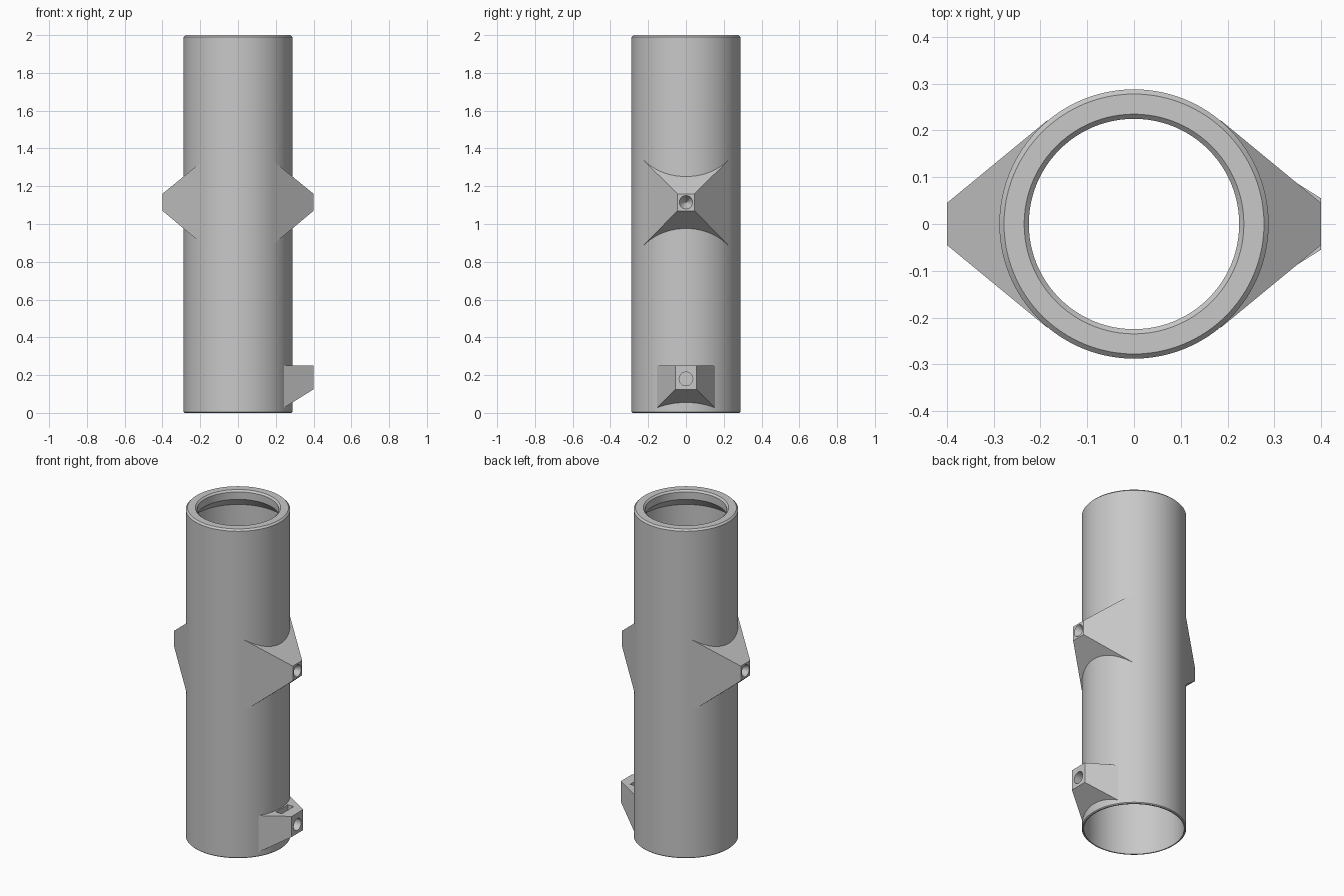
import bpy, bmesh, math
from mathutils import Matrix

if "Cube" in bpy.data.objects:
    bpy.data.objects.remove(bpy.data.objects["Cube"], do_unlink=True)

grey = bpy.data.materials.new("plain_grey")
grey.use_nodes = True
colour = (0.58, 0.58, 0.58, 1)
grey.diffuse_color = colour
grey.node_tree.nodes["Principled BSDF"].inputs["Base Color"].default_value = colour


def finish(name, bm):
    bmesh.ops.recalc_face_normals(bm, faces=bm.faces)
    mesh = bpy.data.meshes.new(name)
    bm.to_mesh(mesh)
    bm.free()
    mesh.materials.append(grey)
    obj = bpy.data.objects.new(name, mesh)
    bpy.context.collection.objects.link(obj)
    return obj


def select(obj):
    bpy.ops.object.select_all(action='DESELECT')
    obj.select_set(True)
    bpy.context.view_layer.objects.active = obj


def smooth(obj):
    select(obj)
    bpy.ops.object.shade_smooth_by_angle(angle=math.radians(25))


def lathe(name, profile, steps=96):
    """Closed profile of (radius, height) spun around z."""
    bm = bmesh.new()
    rings = []
    for r, z in profile:
        rings.append([bm.verts.new((r * math.cos(t), r * math.sin(t), z))
                      for t in (math.tau * i / steps for i in range(steps))])
    for k, ring in enumerate(rings):
        nxt = rings[(k + 1) % len(rings)]
        for i in range(steps):
            j = (i + 1) % steps
            bm.faces.new((ring[i], ring[j], nxt[j], nxt[i]))
    return finish(name, bm)


def wedge(name, base, tip):
    """Tapered block along x; each end is (x, half width, low z, high z)."""
    bm = bmesh.new()
    ends = [[bm.verts.new((x, y, z)) for y, z in ((-w, lo), (w, lo), (w, hi), (-w, hi))]
            for x, w, lo, hi in (base, tip)]
    bm.faces.new(ends[0])
    bm.faces.new(ends[1])
    for i in range(4):
        j = (i + 1) % 4
        bm.faces.new((ends[0][i], ends[0][j], ends[1][j], ends[1][i]))
    return finish(name, bm)


def cone(name, r1, r2, depth, centre, along_x=True, steps=32):
    bm = bmesh.new()
    turn = Matrix.Rotation(math.pi / 2, 4, 'Y') if along_x else Matrix()
    bmesh.ops.create_cone(bm, cap_ends=True, segments=steps, radius1=r1, radius2=r2,
                          depth=depth, matrix=Matrix.Translation(centre) @ turn)
    return finish(name, bm)


def cut(obj, cutter):
    mod = obj.modifiers.new("cut", 'BOOLEAN')
    mod.operation, mod.solver, mod.object = 'DIFFERENCE', 'EXACT', cutter
    select(obj)
    bpy.ops.object.modifier_apply(modifier=mod.name)
    bpy.data.objects.remove(cutter, do_unlink=True)


def bore():
    # Stays inside the wall, so that the lugs never reach the hollow
    return cone("bore_cutter", 0.283, 0.283, 3, (0, 0, 1), False, 96)


# Hollow tube with a thick chamfered lip at the top
tube = lathe("tube", [(0.283, 0), (0.288, 0.005), (0.288, 1.99), (0.278, 2), (0.235, 2),
                      (0.225, 1.99), (0.225, 1.945), (0.276, 1.89), (0.276, 0)])
smooth(tube)

# Pyramid lugs on both sides, each with a conical dimple in its tip
for side, name in ((1, "left_lug"), (-1, "right_lug")):
    lug = wedge(name, (side * 0.185, 0.222, 0.89, 1.335), (side * 0.4, 0.045, 1.07, 1.16))
    cut(lug, bore())
    wide, narrow = (0.002, 0.036) if side > 0 else (0.036, 0.002)
    cut(lug, cone("dimple_cutter", wide, narrow, 0.06, (side * 0.371, 0, 1.115)))
    smooth(lug)

# Lower lug with a screw hole and a nut slot open at the top
lower = wedge("lower_lug", (0.24, 0.155, 0.025, 0.25), (0.4, 0.055, 0.125, 0.25))
cut(lower, bore())
cut(lower, wedge("slot_cutter", (0.295, 0.058, 0.125, 0.3), (0.335, 0.058, 0.125, 0.3)))
cut(lower, cone("hole_cutter", 0.036, 0.036, 0.1, (0.37, 0, 0.18)))
smooth(lower)
